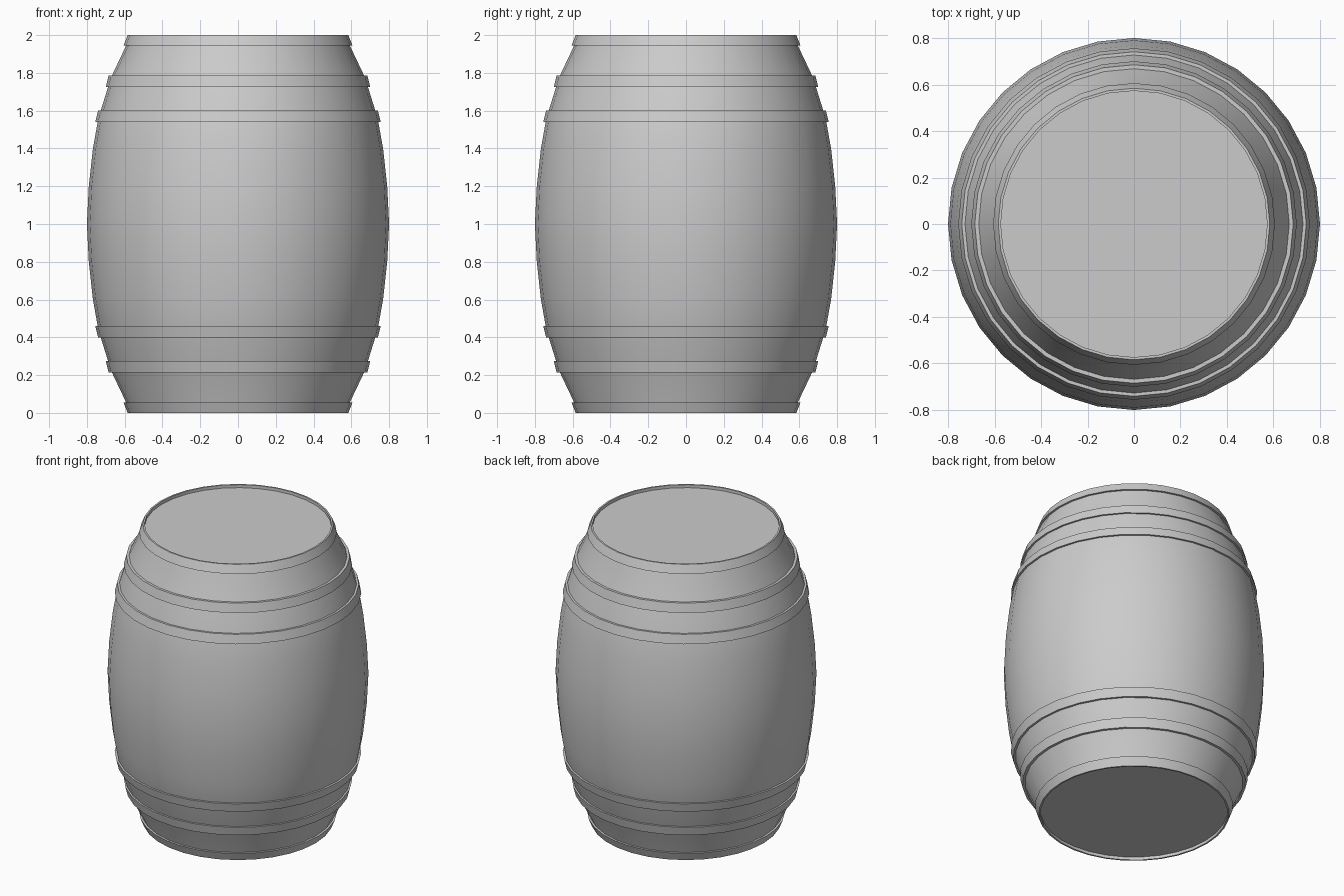
import bpy, bmesh
from math import cos, sin, tau, radians

if "Cube" in bpy.data.objects:
    bpy.data.objects.remove(bpy.data.objects["Cube"])

SIDES = 32


def lathe(name, profile, ring=False):
    """Revolve (radius, z) points about z; ring closes the loop, otherwise ends are capped."""
    bm = bmesh.new()
    rows = [[bm.verts.new((r * cos(tau * i / SIDES), r * sin(tau * i / SIDES), z))
             for i in range(SIDES)] for r, z in profile]
    pairs = list(zip(rows, rows[1:]))
    if ring:
        pairs.append((rows[-1], rows[0]))
    else:
        bm.faces.new(rows[0])
        bm.faces.new(rows[-1])
    for a, b in pairs:
        for i in range(SIDES):
            j = (i + 1) % SIDES
            bm.faces.new((a[i], a[j], b[j], b[i]))
    bmesh.ops.recalc_face_normals(bm, faces=bm.faces)
    mesh = bpy.data.meshes.new(name)
    bm.to_mesh(mesh)
    bm.free()
    ob = bpy.data.objects.new(name, mesh)
    bpy.context.collection.objects.link(ob)
    bpy.ops.object.select_all(action='DESELECT')
    bpy.context.view_layer.objects.active = ob
    ob.select_set(True)
    bpy.ops.object.shade_smooth_by_angle(angle=radians(30))
    return ob


def flip(profile):
    return [(r, 2 - z) for r, z in reversed(profile)]


# Bulging body with shallow recessed lids; upper half mirrors the lower
half = [(0.573, 0.02), (0.573, 0), (0.578, 0), (0.592, 0.055), (0.668, 0.215),
        (0.688, 0.275), (0.727, 0.40), (0.743, 0.46), (0.768, 0.6), (0.79, 0.8)]
lathe("barrel_body", half + [(0.8, 1.0)] + flip(half))

# Metal hoops: z range, inner and outer radius at the lower and upper edge
hoops = {
    "end_hoop": (0.0, 0.055, 0.574, 0.584, 0.606),
    "quarter_hoop": (0.215, 0.275, 0.65, 0.685, 0.70),
    "belly_hoop": (0.40, 0.46, 0.71, 0.741, 0.756),
}
for name, (z0, z1, inner, r0, r1) in hoops.items():
    section = [(inner, z0), (r0, z0), (r1, z1), (inner, z1)]
    lathe("lower_" + name, section, ring=True)
    lathe("upper_" + name, flip(section), ring=True)
